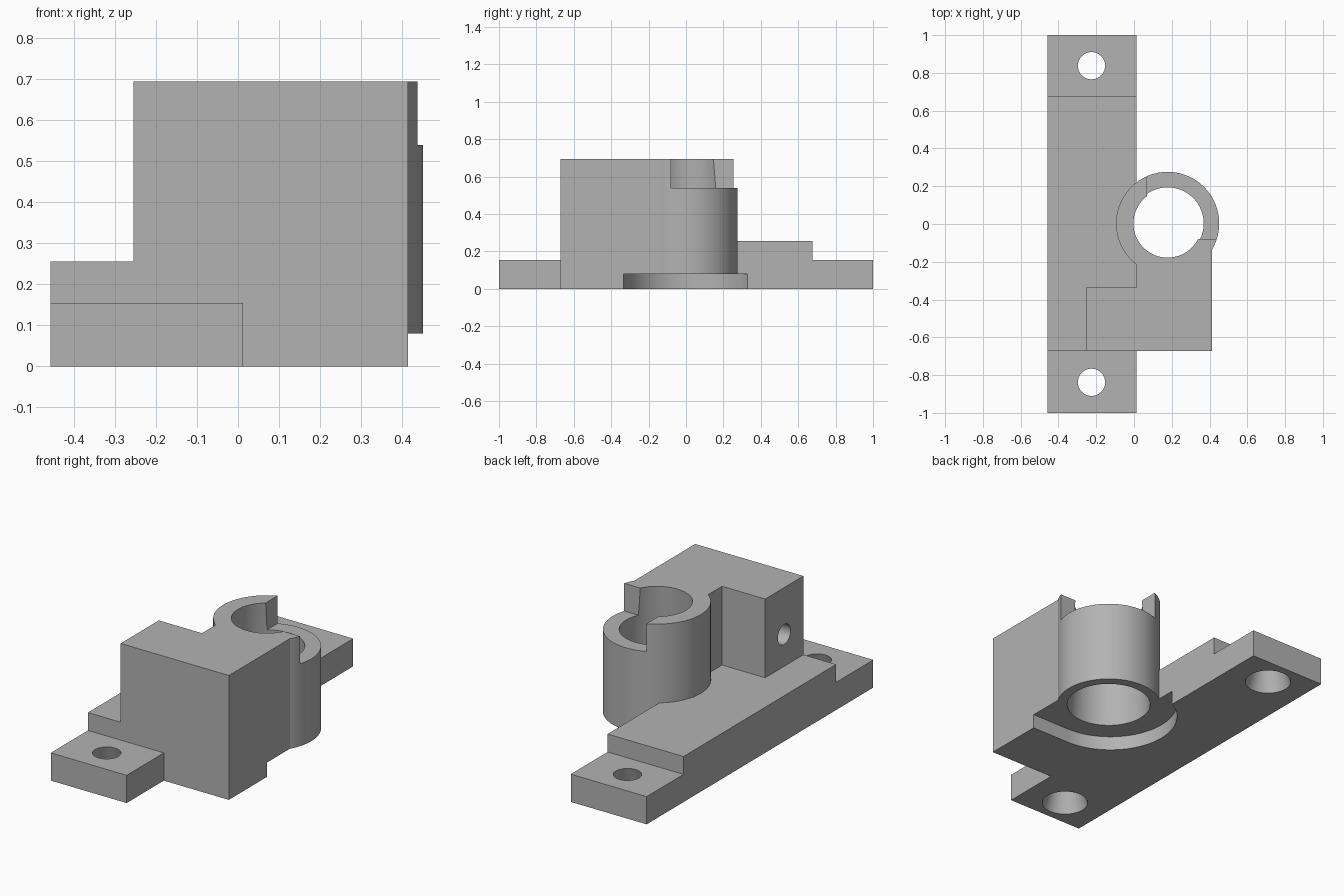
import bpy
import bmesh
import math
from mathutils import Matrix, Vector

cube = bpy.data.objects.get("Cube")
if cube:
    bpy.data.objects.remove(cube, do_unlink=True)

grey = bpy.data.materials.new("plain grey")
grey.use_nodes = True
grey.diffuse_color = (0.45, 0.45, 0.45, 1)
grey.node_tree.nodes["Principled BSDF"].inputs["Base Color"].default_value = grey.diffuse_color

CX, CY = 0.178, 0.003      # axis of the tube
TOP = 0.695
CUT = 0.08                 # depth of the recess underneath


def finish(name, bm):
    bmesh.ops.recalc_face_normals(bm, faces=bm.faces)
    mesh = bpy.data.meshes.new(name)
    bm.to_mesh(mesh)
    bm.free()
    mesh.materials.append(grey)
    obj = bpy.data.objects.new(name, mesh)
    bpy.context.collection.objects.link(obj)
    return obj


def prism(name, points, move):
    """Extrude a closed outline of 3D points along a vector."""
    bm = bmesh.new()
    face = bm.faces.new([bm.verts.new(p) for p in points])
    new = bmesh.ops.extrude_face_region(bm, geom=[face])["geom"]
    verts = [v for v in new if isinstance(v, bmesh.types.BMVert)]
    bmesh.ops.translate(bm, verts=verts, vec=Vector(move))
    return finish(name, bm)


def cone(name, x, y, z0, z1, r0, r1):
    """Upright round solid from z0 to z1."""
    bm = bmesh.new()
    bmesh.ops.create_cone(bm, cap_ends=True, segments=96, radius1=r0, radius2=r1,
                          depth=z1 - z0,
                          matrix=Matrix.Translation((x, y, (z0 + z1) / 2)))
    return finish(name, bm)


def combine(body, tool, operation):
    mod = body.modifiers.new(tool.name, "BOOLEAN")
    mod.operation = operation
    mod.solver = "EXACT"
    mod.object = tool
    bpy.ops.object.select_all(action="DESELECT")
    bpy.context.view_layer.objects.active = body
    body.select_set(True)
    bpy.ops.object.modifier_apply(modifier=mod.name)
    bpy.data.objects.remove(tool, do_unlink=True)


# Stepped mounting base
side = [(-1, 0), (1, 0), (1, 0.155), (0.675, 0.155), (0.675, 0.255),
        (-0.672, 0.255), (-0.672, 0.155), (-1, 0.155)]
body = prism("mounting_bracket", [(-0.457, y, z) for y, z in side], (0.469, 0, 0))

# Clamp block with its neck to the tube
plan = [(-0.255, -0.672), (0.414, -0.672), (0.414, -0.08), (0.012, -0.08),
        (0.012, -0.335), (-0.255, -0.335)]
combine(body, prism("clamp_block", [(x, y, 0) for x, y in plan], (0, 0, TOP)), "UNION")

# Tube wall
combine(body, cone("tube", CX, CY, 0.03, TOP, 0.273, 0.273), "UNION")

# Open-ended round recess underneath
RY, RR = 0.018, 0.353
arc = [(CX + RR * math.cos(a), RY + RR * math.sin(a))
       for a in (math.pi / 2 + math.pi * i / 48 for i in range(49))]
slot = [(0.8, RY + RR)] + arc + [(0.8, RY - RR)]
combine(body, prism("recess_cutter", [(x, y, -0.1) for x, y in slot], (0, 0, 0.1 + CUT)), "DIFFERENCE")

# Tapered bore, extended past both ends at the same slope
slope = (0.22 - 0.181) / (TOP - CUT)
combine(body, cone("bore_cutter", CX, CY, -0.1, TOP + 0.1,
                   0.22 + slope * (CUT + 0.1), 0.181 - slope * 0.1), "DIFFERENCE")

# Lowered corner of the tube rim
corner = [(0.068, -0.08), (0.6, -0.08), (0.6, 0.4), (0.068, 0.4)]
combine(body, prism("rim_cutter", [(x, y, 0.54) for x, y in corner], (0, 0, 0.3)), "DIFFERENCE")

# Flared screw holes at both ends
for sign in (-1, 1):
    flare = (0.12 - 0.072) / 0.155
    combine(body, cone("screw_cutter", -0.225, sign * 0.838, -0.05, 0.205,
                       0.12 + flare * 0.05, 0.072 - flare * 0.05), "DIFFERENCE")

# Blind hole in the side of the block
drill = [(-0.35, -0.503 + 0.056 * math.cos(a), 0.433 + 0.056 * math.sin(a))
         for a in (math.tau * i / 48 for i in range(48))]
combine(body, prism("side_hole_cutter", drill, (0.5, 0, 0)), "DIFFERENCE")

bpy.ops.object.shade_smooth_by_angle(angle=math.radians(30))
